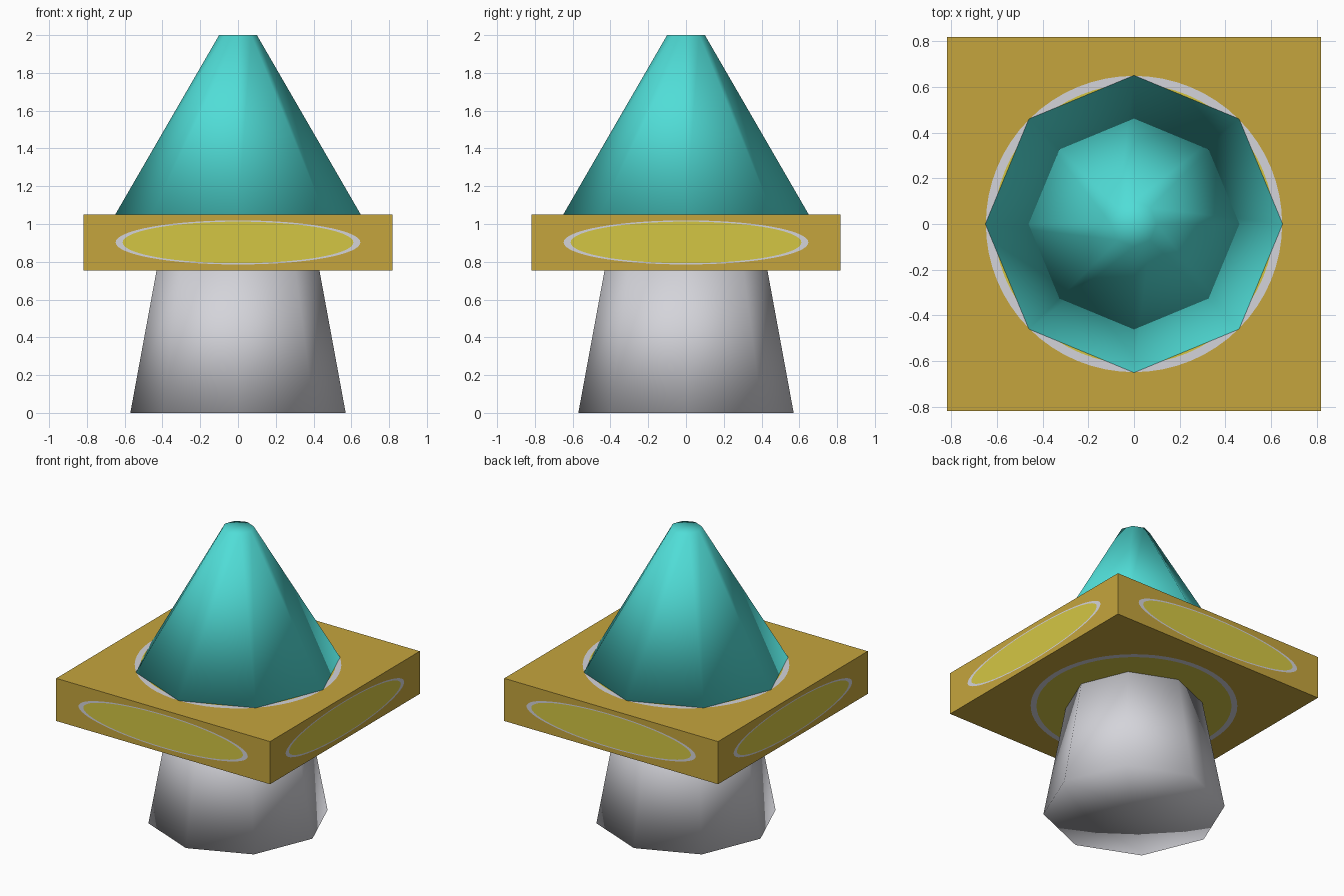
import bpy, bmesh, math
from mathutils import Vector

if "Cube" in bpy.data.objects:
    bpy.data.objects.remove(bpy.data.objects["Cube"])


def material(name, rgb):
    m = bpy.data.materials.new(name)
    lin = [((c / 255 + 0.055) / 1.055) ** 2.4 for c in rgb]
    m.diffuse_color = (*lin, 1)
    m.use_nodes = True
    m.node_tree.nodes["Principled BSDF"].inputs["Base Color"].default_value = m.diffuse_color
    return m


grey = material("light grey", (212, 212, 218))
teal = material("teal", (80, 221, 215))
tan = material("tan", (197, 165, 61))
yellow = material("yellow", (212, 198, 68))


def tapered(name, r1, r2, z1, z2, mat):
    # Smooth eight-sided frustum with fanned caps, corners on the axes
    bm = bmesh.new()
    rings = [[bm.verts.new((r * math.cos(i * math.pi / 4), r * math.sin(i * math.pi / 4), z))
              for i in range(8)] for r, z in ((r1, z1), (r2, z2))]
    lo, hi = bm.verts.new((0, 0, z1)), bm.verts.new((0, 0, z2))
    for i in range(8):
        j = (i + 1) % 8
        bm.faces.new((rings[0][i], rings[0][j], rings[1][j], rings[1][i]))
        bm.faces.new((lo, rings[0][j], rings[0][i]))
        bm.faces.new((hi, rings[1][i], rings[1][j]))
    for f in bm.faces:
        f.smooth = True
    finish(name, bm, [mat])


def finish(name, bm, mats):
    bmesh.ops.recalc_face_normals(bm, faces=bm.faces)
    me = bpy.data.meshes.new(name)
    bm.to_mesh(me)
    bm.free()
    for m in mats:
        me.materials.append(m)
    ob = bpy.data.objects.new(name, me)
    bpy.context.collection.objects.link(ob)


tapered("trunk", 0.57, 0.43, 0.0, 0.76, grey)
tapered("cone_top", 0.65, 0.10, 1.05, 2.0, teal)

# Square slab: each side carries a yellow oval with a grey outline, cut into the face
half, mid, N = Vector((0.818, 0.818, 0.1475)), Vector((0, 0, 0.9025)), 64
bm = bmesh.new()
for axis in range(3):
    for sign in (-1, 1):
        def vert(a, b):
            p = Vector((0, 0, 0))
            p[axis], p[(axis + 1) % 3], p[(axis + 2) % 3] = sign, a, b
            return bm.verts.new(p * half + mid)
        loops = [[], [], []]
        for i in range(N):
            c, s = math.cos(2 * math.pi * i / N), math.sin(2 * math.pi * i / N)
            m = max(abs(c), abs(s))
            for loop, k in zip(loops, (1 / m, 0.792, 0.747)):
                loop.append(vert(c * k, s * k))
        for idx in (0, 1):
            for i in range(N):
                j = (i + 1) % N
                f = bm.faces.new((loops[idx][i], loops[idx][j], loops[idx + 1][j], loops[idx + 1][i]))
                f.material_index = idx
        bm.faces.new(loops[2]).material_index = 2
bmesh.ops.remove_doubles(bm, verts=bm.verts, dist=0.0005)
finish("square_slab", bm, [tan, grey, yellow])
